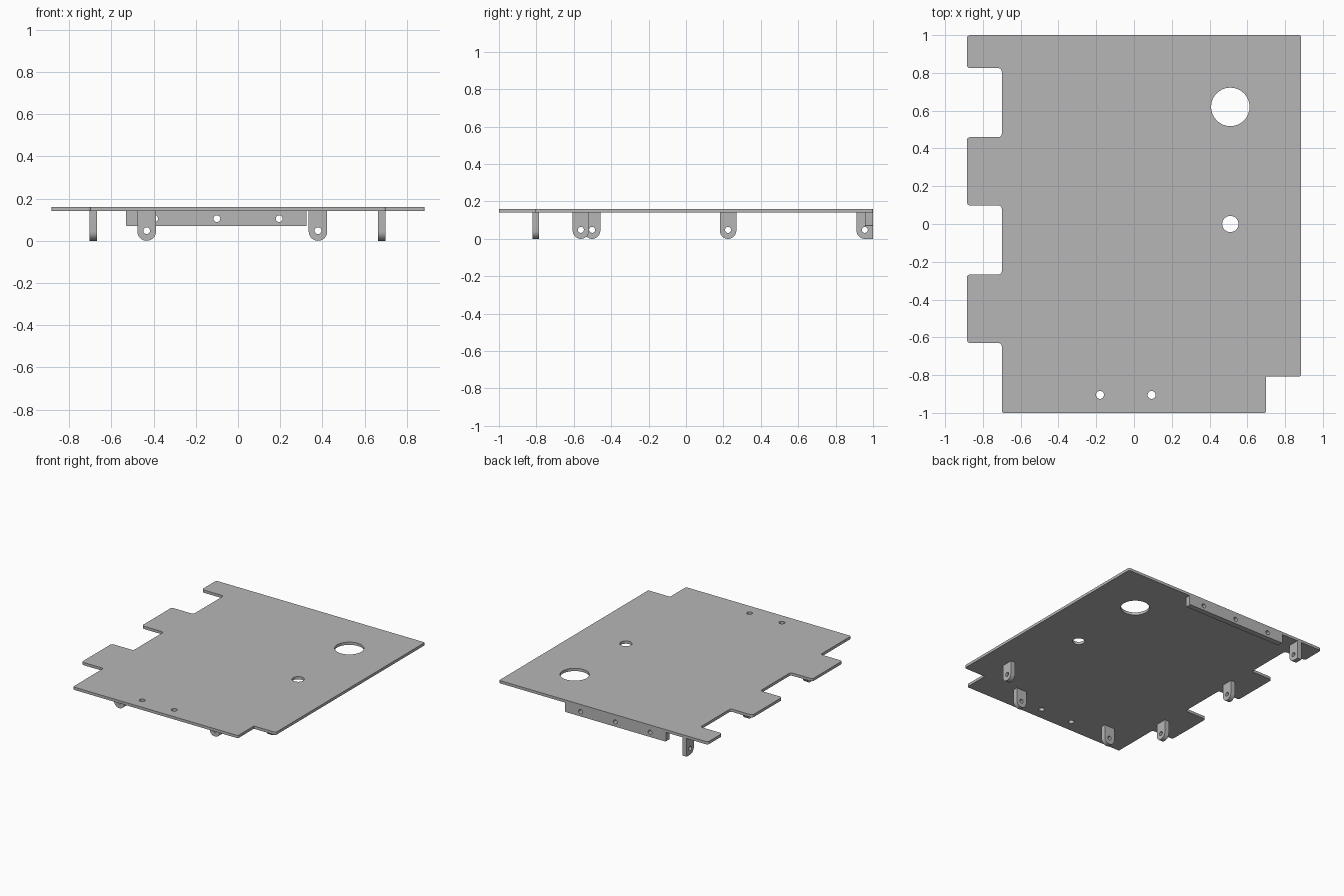
import bpy, bmesh, math
from mathutils import Vector, Matrix

if "Cube" in bpy.data.objects:
    bpy.data.objects.remove(bpy.data.objects["Cube"])

grey = bpy.data.materials.new("plain grey")
grey.diffuse_color = (0.47, 0.47, 0.47, 1)
grey.use_nodes = True
grey.node_tree.nodes["Principled BSDF"].inputs["Base Color"].default_value = grey.diffuse_color

# Axis frames: columns are outline u, outline v, thickness direction
FLAT = Matrix(((1, 0, 0), (0, 1, 0), (0, 0, 1)))
FACING_Y = Matrix(((1, 0, 0), (0, 0, 1), (0, 1, 0)))
FACING_X = Matrix(((0, 0, 1), (1, 0, 0), (0, 1, 0)))


def rounded(corners, steps=8):
    """Outline from (u, v, radius) corners, with right-angle fillets."""
    pts = []
    for i, (u, v, r) in enumerate(corners):
        p = Vector((u, v))
        if r == 0:
            pts.append(p)
            continue
        a = (Vector(corners[i - 1][:2]) - p).normalized() * r
        b = (Vector(corners[(i + 1) % len(corners)][:2]) - p).normalized() * r
        for k in range(steps + 1):
            t = math.pi / 2 * k / steps
            pts.append(p + a * (1 - math.sin(t)) + b * (1 - math.cos(t)))
    return pts


def circle(u, v, r, n=32):
    return [Vector((u + r * math.cos(math.tau * k / n),
                    v + r * math.sin(math.tau * k / n))) for k in range(n)]


def sheet(name, outline, holes, frame, start, thick):
    """Extruded sheet with round holes, from start to start + thick."""
    bm = bmesh.new()
    for loop in [outline] + [circle(*h) for h in holes]:
        vs = [bm.verts.new((p.x, p.y, start)) for p in loop]
        for i, v in enumerate(vs):
            bm.edges.new((vs[i - 1], v))
    bmesh.ops.remove_doubles(bm, verts=bm.verts[:], dist=1e-5)
    bmesh.ops.triangle_fill(bm, edges=bm.edges[:], use_beauty=True)
    ext = bmesh.ops.extrude_face_region(bm, geom=bm.faces[:], use_keep_orig=True)
    top = [g for g in ext["geom"] if isinstance(g, bmesh.types.BMVert)]
    bmesh.ops.translate(bm, verts=top, vec=(0, 0, thick))
    bmesh.ops.transform(bm, matrix=frame.to_4x4(), verts=bm.verts[:])
    bmesh.ops.recalc_face_normals(bm, faces=bm.faces[:])
    me = bpy.data.meshes.new(name)
    bm.to_mesh(me)
    bm.free()
    me.materials.append(grey)
    ob = bpy.data.objects.new(name, me)
    bpy.context.collection.objects.link(ob)
    bpy.ops.object.select_all(action='DESELECT')
    ob.select_set(True)
    bpy.context.view_layer.objects.active = ob
    bpy.ops.object.shade_smooth_by_angle(angle=math.radians(30))


# Main plate with notched left edge and cut front right corner
R, L, N = 0.885, -0.885, -0.70
F = 0.018
plate = [(N, -1, 0.01), (0.70, -1, 0.01), (0.70, -0.807, 0), (R, -0.807, 0.01),
         (R, 1, 0.01), (L, 1, F)]
for hi, lo in ((0.825, 0.46), (0.098, -0.267)):
    plate += [(L, hi, F), (N, hi, F), (N, lo, F), (L, lo, F)]
plate += [(L, -0.63, F), (N, -0.63, F)]
sheet("plate", rounded(plate),
      [(0.51, 0.62, 0.102), (0.51, 0, 0.043),
       (-0.18, -0.905, 0.021), (0.093, -0.905, 0.021)], FLAT, 0.14, 0.021)

# Back flange with three holes
sheet("back_flange",
      rounded([(-0.53, 0.14, 0), (-0.53, 0.069, 0.006),
               (0.325, 0.069, 0.006), (0.325, 0.14, 0)]),
      [(x, 0.105, 0.016) for x in (-0.395, -0.10, 0.195)],
      FACING_Y, 0.957, 0.043)


# Hanging mounting tabs with rounded ends
def tab(name, c, frame, start, square_end=False):
    w = 0.044
    sheet(name, rounded([(c - w, 0.14, 0), (c - w, 0, w),
                         (c + w, 0, 0 if square_end else w), (c + w, 0.14, 0)]),
          [(c, 0.048, 0.016)], frame, start, 0.036)


tab("front_tab_left", -0.433, FACING_Y, -0.821)
tab("front_tab_right", 0.379, FACING_Y, -0.821)
tab("right_tab", -0.562, FACING_X, 0.664)
tab("left_tab_front", -0.502, FACING_X, -0.705)
tab("left_tab_middle", 0.225, FACING_X, -0.705)
tab("left_tab_back", 0.956, FACING_X, -0.705, square_end=True)
